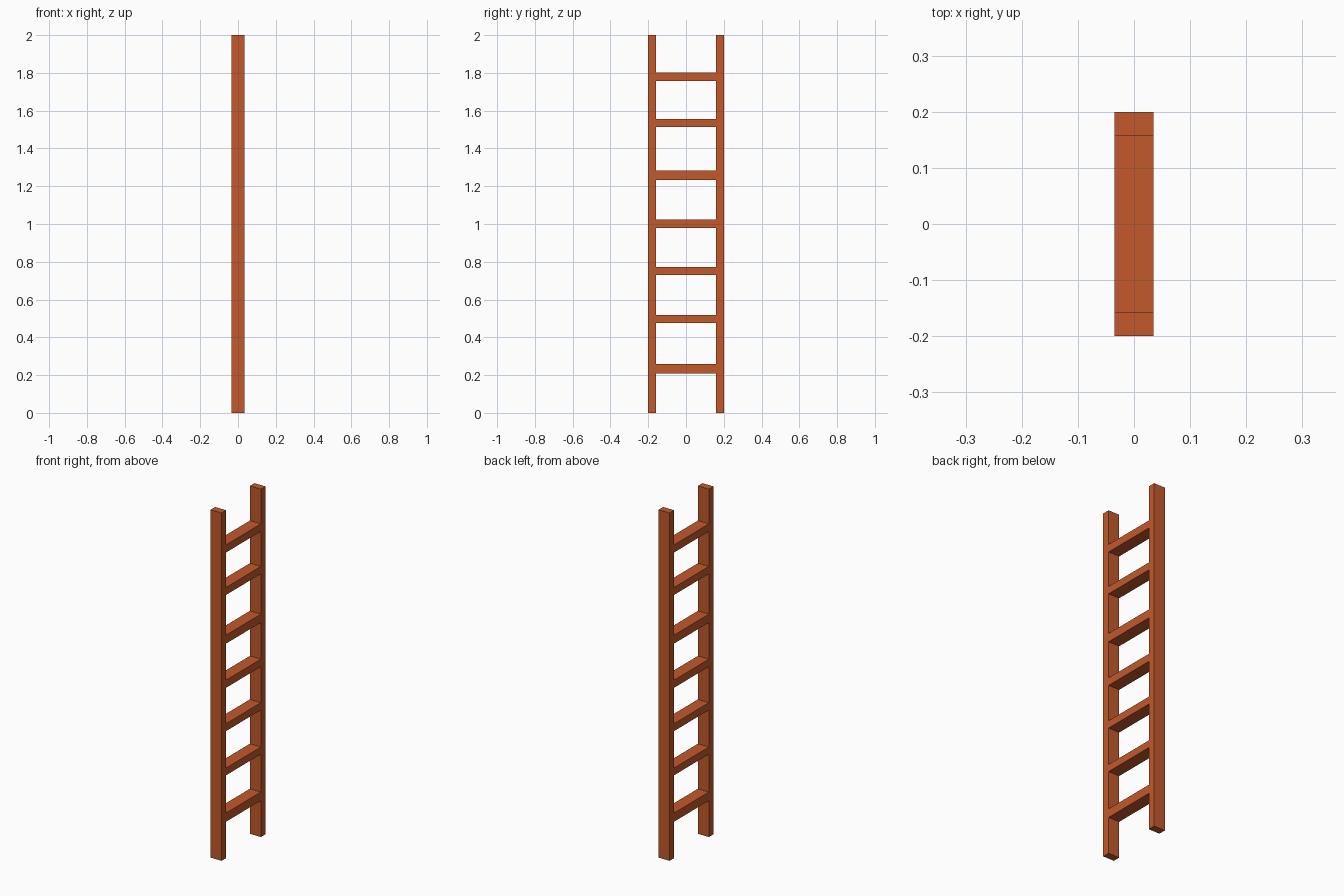
import bpy

if "Cube" in bpy.data.objects:
    bpy.data.objects.remove(bpy.data.objects["Cube"])

wood = bpy.data.materials.new("orange_wood")
wood.diffuse_color = (0.54, 0.10, 0.025, 1)
wood.use_nodes = True
wood.node_tree.nodes["Principled BSDF"].inputs["Base Color"].default_value = wood.diffuse_color

DEPTH = 0.07      # x size shared by rails and rungs
OUTER = 0.20      # outer face of the rails
INNER = 0.158     # inner face of the rails


def box(name, size, centre):
    bpy.ops.mesh.primitive_cube_add(size=1, location=centre)
    ob = bpy.context.object
    ob.name = name
    ob.scale = size
    bpy.ops.object.transform_apply(location=False, rotation=False, scale=True)
    ob.data.materials.append(wood)
    return ob


# Two upright side rails
for side, label in ((-1, "front"), (1, "back")):
    box(f"{label}_rail", (DEPTH, OUTER - INNER, 2.0),
        (0, side * (OUTER + INNER) / 2, 1.0))

# Seven rungs, slightly uneven in spacing and thickness (bottom, top)
rungs = [(0.209, 0.259), (0.476, 0.518), (0.730, 0.773), (0.979, 1.023),
         (1.233, 1.282), (1.513, 1.556), (1.757, 1.801)]
for i, (low, high) in enumerate(rungs, 1):
    box(f"rung_{i}", (DEPTH, 2 * INNER, high - low), (0, 0, (low + high) / 2))
